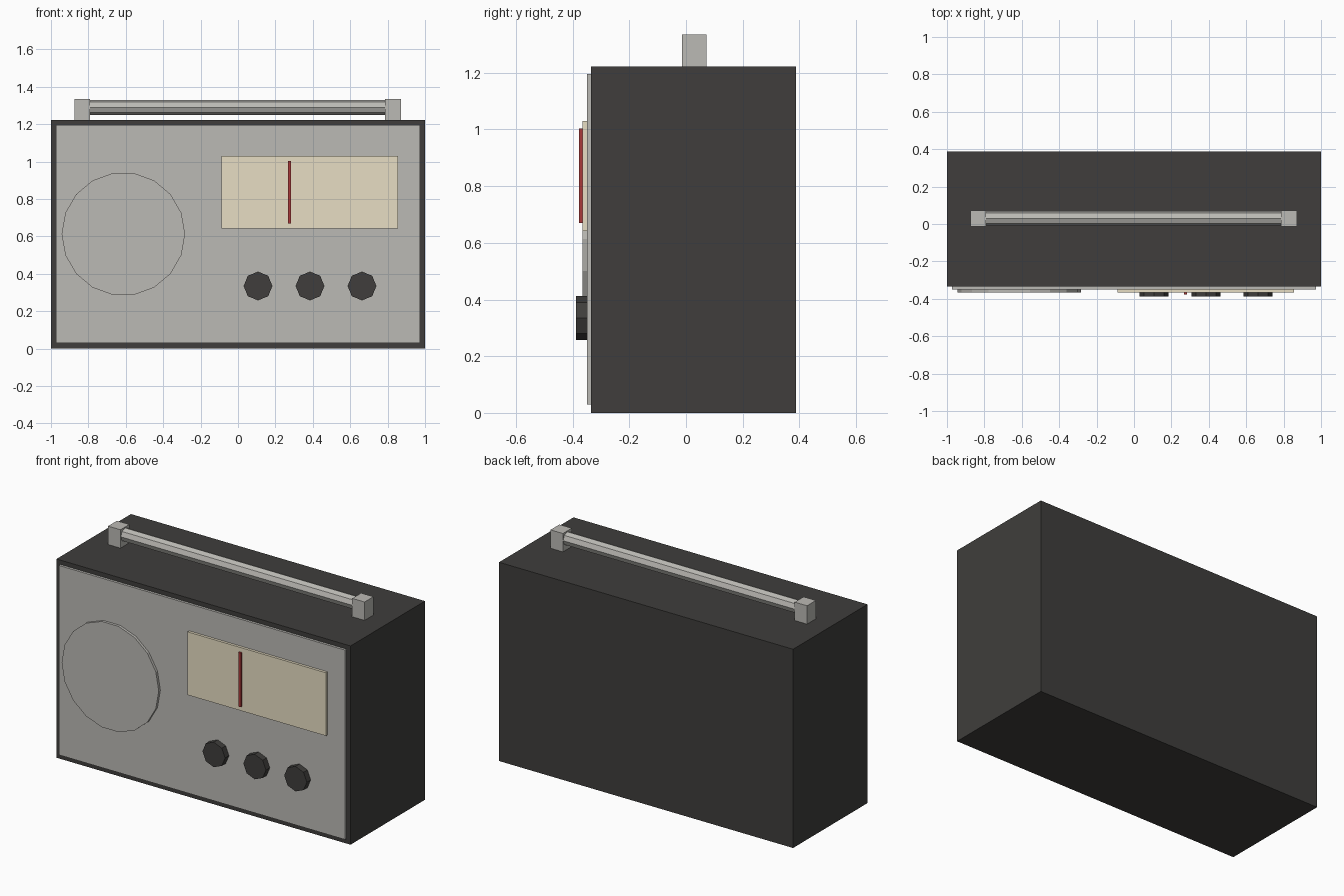
import bpy
from math import pi

if "Cube" in bpy.data.objects:
    bpy.data.objects.remove(bpy.data.objects["Cube"])


def material(name, rgb):
    m = bpy.data.materials.new(name)
    m.diffuse_color = (*rgb, 1)
    m.use_nodes = True
    m.node_tree.nodes["Principled BSDF"].inputs["Base Color"].default_value = m.diffuse_color
    return m


dark = material("dark_casing", (0.05, 0.048, 0.045))
grey = material("warm_grey", (0.5, 0.49, 0.46))
cream = material("cream", (0.8, 0.73, 0.55))
red = material("red", (0.4, 0.04, 0.04))


def box(name, x, y, z, mat):
    """Box from (min, max) ranges on each axis."""
    bpy.ops.mesh.primitive_cube_add(size=1, location=[sum(r) / 2 for r in (x, y, z)])
    o = bpy.context.object
    o.name = name
    o.scale = [r[1] - r[0] for r in (x, y, z)]
    o.data.materials.append(mat)
    bpy.ops.object.transform_apply(location=False, rotation=False, scale=True)


def cylinder(name, sides, radius, depth, loc, rot, mat):
    bpy.ops.mesh.primitive_cylinder_add(vertices=sides, radius=radius, depth=depth,
                                        location=loc, rotation=rot)
    o = bpy.context.object
    o.name = name
    o.data.materials.append(mat)


# Casing and front plate
box("casing", (-1, 1), (-0.335, 0.388), (0, 1.222), dark)
box("front_plate", (-0.973, 0.973), (-0.35, -0.325), (0.03, 1.195), grey)

# Speaker disc, turned so a corner points sideways
cylinder("speaker", 18, 0.33, 0.035, (-0.613, -0.3485, 0.613), (pi / 2, pi / 2, 0), grey)

# Tuning dial and needle
box("dial", (-0.087, 0.855), (-0.366, -0.34), (0.642, 1.03), cream)
box("needle", (0.267, 0.284), (-0.378, -0.355), (0.67, 1.003), red)

# Knobs
for i in range(3):
    cylinder(f"knob_{i + 1}", 8, 0.077, 0.05, (0.107 + 0.278 * i, -0.363, 0.335),
             (pi / 2, 0, 0), dark)

# Carrying handle
for side, x in (("left", -0.832), ("right", 0.829)):
    box(f"handle_post_{side}", (x - 0.042, x + 0.042), (-0.014, 0.072), (1.21, 1.335), grey)
cylinder("handle_bar", 8, 0.04, 1.6, (0, 0.03, 1.29), (0, pi / 2, 0), grey)
